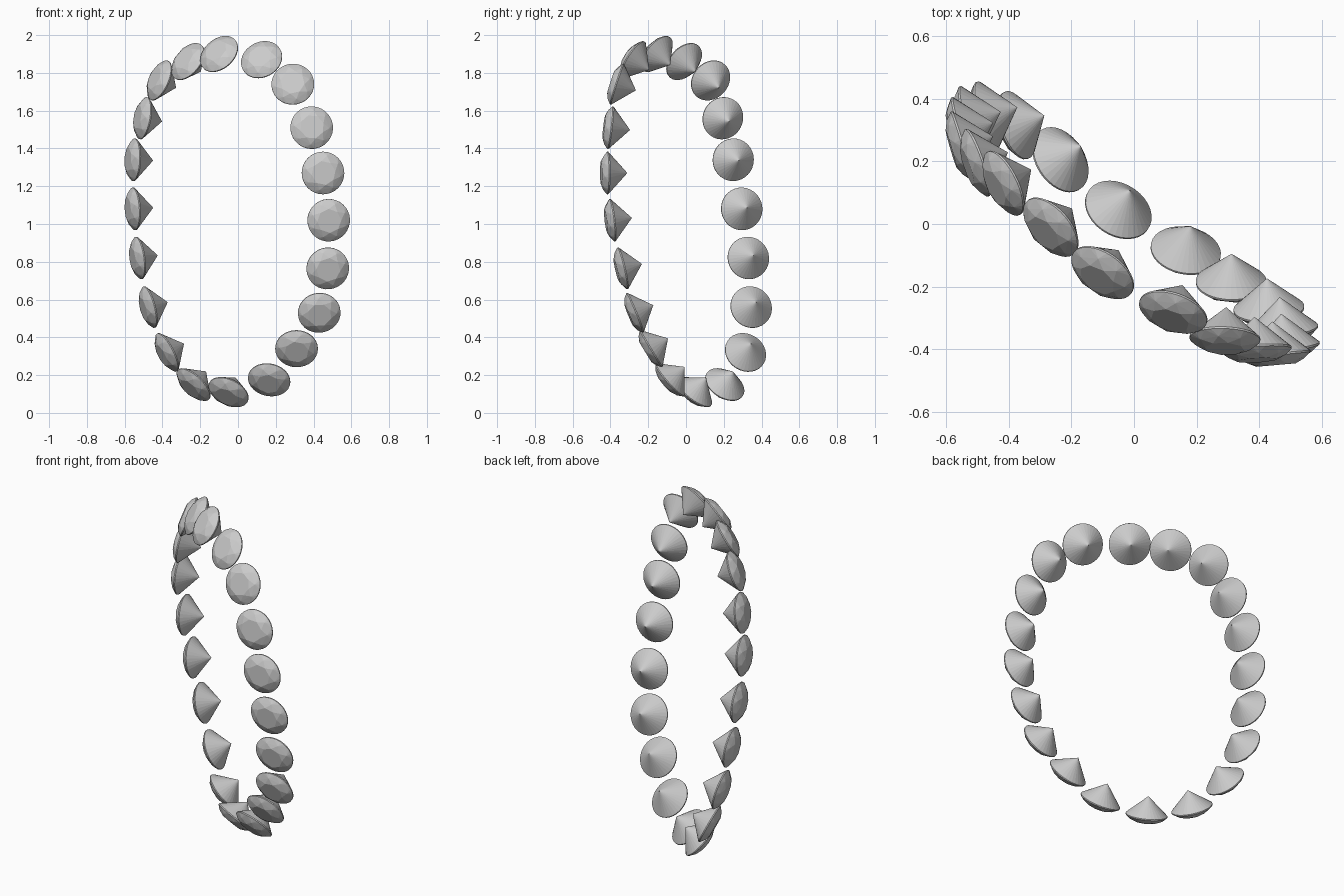
import bpy, bmesh, math
from mathutils import Vector, Matrix

if "Cube" in bpy.data.objects:
    bpy.data.objects.remove(bpy.data.objects["Cube"])

RIM, TABLE, CROWN, PAVILION = 0.113, 0.064, 0.035, 0.105

# Girdle centres of the twenty stones around the loop
CENTRES = [Vector(p) for p in (
    (-0.10, -0.155, 1.90), (0.125, -0.28, 1.87), (0.29, -0.365, 1.74), (0.39, -0.40, 1.51),
    (0.45, -0.415, 1.27), (0.48, -0.39, 1.02), (0.475, -0.335, 0.765), (0.43, -0.27, 0.53),
    (0.31, -0.185, 0.34), (0.165, -0.085, 0.175), (-0.05, 0.045, 0.11), (-0.235, 0.205, 0.15),
    (-0.375, 0.315, 0.32), (-0.47, 0.345, 0.56), (-0.525, 0.33, 0.82), (-0.55, 0.295, 1.08),
    (-0.55, 0.25, 1.34), (-0.50, 0.195, 1.56), (-0.415, 0.13, 1.76), (-0.265, -0.01, 1.86))]


def ring(n, r, z, turn=0.0):
    return [(r * math.cos(2 * math.pi * (k + turn) / n),
             r * math.sin(2 * math.pi * (k + turn) / n), z) for k in range(n)]


def brilliant_mesh():
    # Brilliant cut: table, crown kites, thin girdle and pointed pavilion
    bm = bmesh.new()
    points = (ring(8, TABLE, CROWN) + ring(8, 0.092, 0.022, 0.5)
              + ring(32, RIM, 0.003) + ring(32, RIM, -0.003) + [(0, 0, -PAVILION)])
    for p in points:
        bm.verts.new(p)
    bmesh.ops.convex_hull(bm, input=bm.verts)
    bmesh.ops.dissolve_limit(bm, angle_limit=math.radians(1), verts=bm.verts, edges=bm.edges)
    bmesh.ops.recalc_face_normals(bm, faces=bm.faces)
    mesh = bpy.data.meshes.new("brilliant")
    bm.to_mesh(mesh)
    bm.free()
    return mesh


# Loop plane normal, facing the front
n = len(CENTRES)
middle = sum(CENTRES, Vector()) / n
normal = Vector()
for i in range(n):
    normal += (CENTRES[i] - middle).cross(CENTRES[(i + 1) % n] - middle)
normal.normalize()
if normal.y > 0:
    normal.negate()

# Each stone faces between outward and forward
tilt = math.radians(50)
mesh = brilliant_mesh()
for i, c in enumerate(CENTRES):
    tangent = (CENTRES[(i + 1) % n] - CENTRES[i - 1]).normalized()
    outward = tangent.cross(normal).normalized()
    if outward.dot(c - middle) < 0:
        outward.negate()
    axis = (outward * math.cos(tilt) + normal * math.sin(tilt)).normalized()
    side = (tangent - axis * tangent.dot(axis)).normalized()
    rot = Matrix((side, axis.cross(side), axis)).transposed().to_4x4()
    stone = bpy.data.objects.new(f"gemstone_{i + 1:02d}", mesh)
    stone.matrix_world = Matrix.Translation(c) @ rot
    bpy.context.collection.objects.link(stone)
